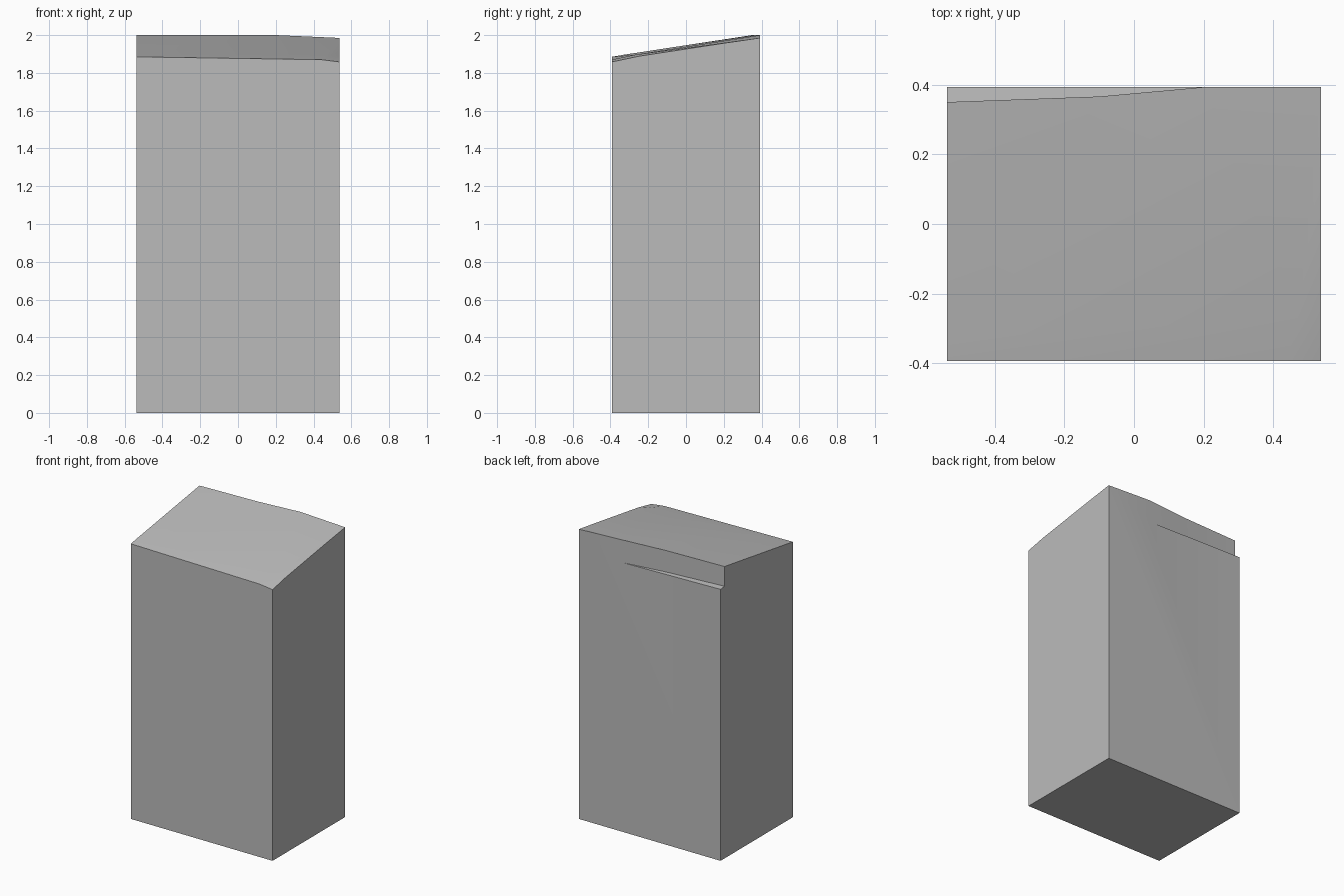
import bpy
import bmesh
import math

cube = bpy.data.objects.get("Cube")
if cube:
    bpy.data.objects.remove(cube, do_unlink=True)

# Half width and half depth of the block
X, Y = 0.537, 0.393
TOP = 2.0

grey = bpy.data.materials.new("stone_grey")
grey.use_nodes = True
colour = (0.5, 0.5, 0.5, 1)
grey.diffuse_color = colour
grey.node_tree.nodes["Principled BSDF"].inputs["Base Color"].default_value = colour

bm = bmesh.new()
points = {
    # Base corners
    "base_fr": (-X, -Y, 0), "base_fl": (X, -Y, 0),
    "base_bl": (X, Y, 0), "base_br": (-X, Y, 0),
    # Rim of the sloping top, following the outline
    "front_right": (-X, -Y, 1.885), "front_dip": (0.44, -Y, 1.87),
    "front_left": (X, -Y, 1.858), "left_bend": (X, -0.25, 1.888),
    "left_mid": (X, 0.2, 1.957), "back_left": (X, Y, 1.985),
    "ridge_left": (0.2, Y, TOP), "ridge_mid": (-0.1, 0.366, TOP),
    "ridge_right": (-X, 0.35, TOP), "right_bend": (-X, -0.33, 1.896),
    "crown": (0.47, -0.27, 1.896),
    # Shallow recess under the back edge
    "ledge_out": (-X, Y, 1.86), "ledge_end": (0.2, Y, 1.845),
    "ledge_mid": (-0.1, 0.366, 1.853), "ledge_in": (-X, 0.35, 1.865),
}
verts = {name: bm.verts.new(p) for name, p in points.items()}


def face(names):
    return bm.faces.new([verts[n] for n in names.split()])


# Base and the four walls
face("base_fr base_br base_bl base_fl")
face("base_fr base_fl front_left front_dip front_right")
face("base_fl base_bl back_left left_mid left_bend front_left")
face("base_bl base_br ledge_out ledge_end ridge_left back_left")
face("base_br base_fr front_right right_bend ridge_right ledge_in ledge_out")

# Recess: ledge and the set-back strip above it
face("ledge_out ledge_in ledge_mid ledge_end")
face("ledge_end ledge_mid ridge_mid ridge_left")
face("ledge_mid ledge_in ridge_right ridge_mid")

# Gently bent top
face("front_right front_dip crown right_bend")
face("front_dip front_left left_bend crown")
face("crown left_bend left_mid")
face("crown left_mid back_left ridge_left")
face("right_bend crown ridge_left")
face("right_bend ridge_left ridge_mid")
face("right_bend ridge_mid ridge_right")
bmesh.ops.recalc_face_normals(bm, faces=bm.faces)

mesh = bpy.data.meshes.new("block")
bm.to_mesh(mesh)
bm.free()
mesh.materials.append(grey)
block = bpy.data.objects.new("sloped_block", mesh)
bpy.context.collection.objects.link(block)

# Soft bends on the top, crisp edges elsewhere
bpy.ops.object.select_all(action="DESELECT")
block.select_set(True)
bpy.context.view_layer.objects.active = block
bpy.ops.object.shade_smooth_by_angle(angle=math.radians(30))
